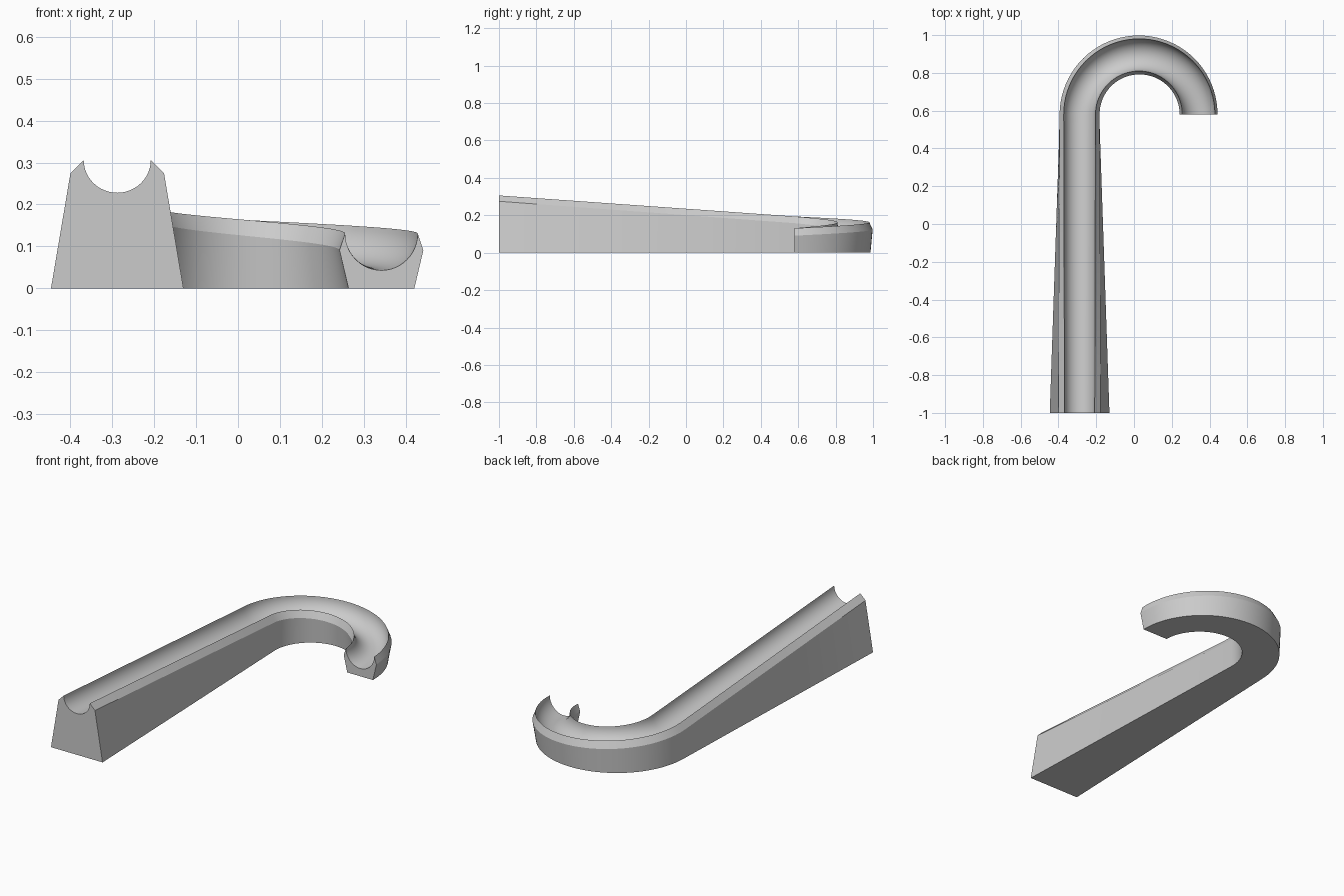
import bpy, bmesh
from math import pi, sin, cos
from mathutils import Vector

cube = bpy.data.objects.get("Cube")
if cube:
    bpy.data.objects.remove(cube)

# Path: a straight run that turns through a half circle
START_Y, BEND_Y, BEND_X, RADIUS = -1.0, 0.58, 0.027, 0.315
STRAIGHT = BEND_Y - START_Y
LENGTH = STRAIGHT + pi * RADIUS
STRAIGHT_STEPS, BEND_STEPS, GROOVE_STEPS = 10, 40, 24


def path(s):
    """Ground point and outward (left-hand side of travel) direction."""
    a = max(0, s - STRAIGHT) / RADIUS
    out = Vector((-cos(a), sin(a), 0))
    centre = Vector((BEND_X, min(START_Y + s, BEND_Y), 0))
    return centre + out * RADIUS, out


def blend(s, start, bend, end):
    if s < STRAIGHT:
        return start + (bend - start) * s / STRAIGHT
    return bend + (end - bend) * (s - STRAIGHT) / (LENGTH - STRAIGHT)


def section(s):
    """Closed outline: flat base, leaning sides, chamfers, round groove."""
    base = blend(s, 0.158, 0.104, 0.0785)
    shoulder = blend(s, 0.1115, 0.106, 0.1)
    rim = blend(s, 0.08, 0.084, 0.0865)
    top = blend(s, 0.306, 0.194, 0.131)
    drop = blend(s, 0.031, 0.036, 0.04)
    depth = blend(s, 0.078, 0.083, 0.088)
    points = [(base, 0), (shoulder, top - drop)]
    for i in range(GROOVE_STEPS + 1):
        a = pi * i / GROOVE_STEPS
        points.append((rim * cos(a), top - depth * sin(a)))
    return points + [(-shoulder, top - drop), (-base, 0)]


stations = [STRAIGHT * i / STRAIGHT_STEPS for i in range(STRAIGHT_STEPS)]
stations += [STRAIGHT + pi * RADIUS * i / BEND_STEPS for i in range(BEND_STEPS + 1)]

# Sweep the section along the path and cap both ends
bm = bmesh.new()
rings = []
for s in stations:
    origin, out = path(s)
    rings.append([bm.verts.new(origin + out * u + Vector((0, 0, z))) for u, z in section(s)])
for a, b in zip(rings, rings[1:]):
    for i in range(len(a)):
        j = (i + 1) % len(a)
        bm.faces.new((a[i], a[j], b[j], b[i]))
bm.faces.new(rings[0])
bm.faces.new(rings[-1])
bmesh.ops.recalc_face_normals(bm, faces=bm.faces)

mesh = bpy.data.meshes.new("curved_chute")
bm.to_mesh(mesh)
bm.free()
chute = bpy.data.objects.new("curved_chute", mesh)
bpy.context.collection.objects.link(chute)

# Plain grey finish
grey = bpy.data.materials.new("light_grey")
grey.use_nodes = True
colour = (0.6, 0.6, 0.6, 1)
grey.diffuse_color = colour
grey.node_tree.nodes["Principled BSDF"].inputs["Base Color"].default_value = colour
mesh.materials.append(grey)

bpy.ops.object.select_all(action='DESELECT')
chute.select_set(True)
bpy.context.view_layer.objects.active = chute
bpy.ops.object.shade_smooth_by_angle(angle=pi / 6)
